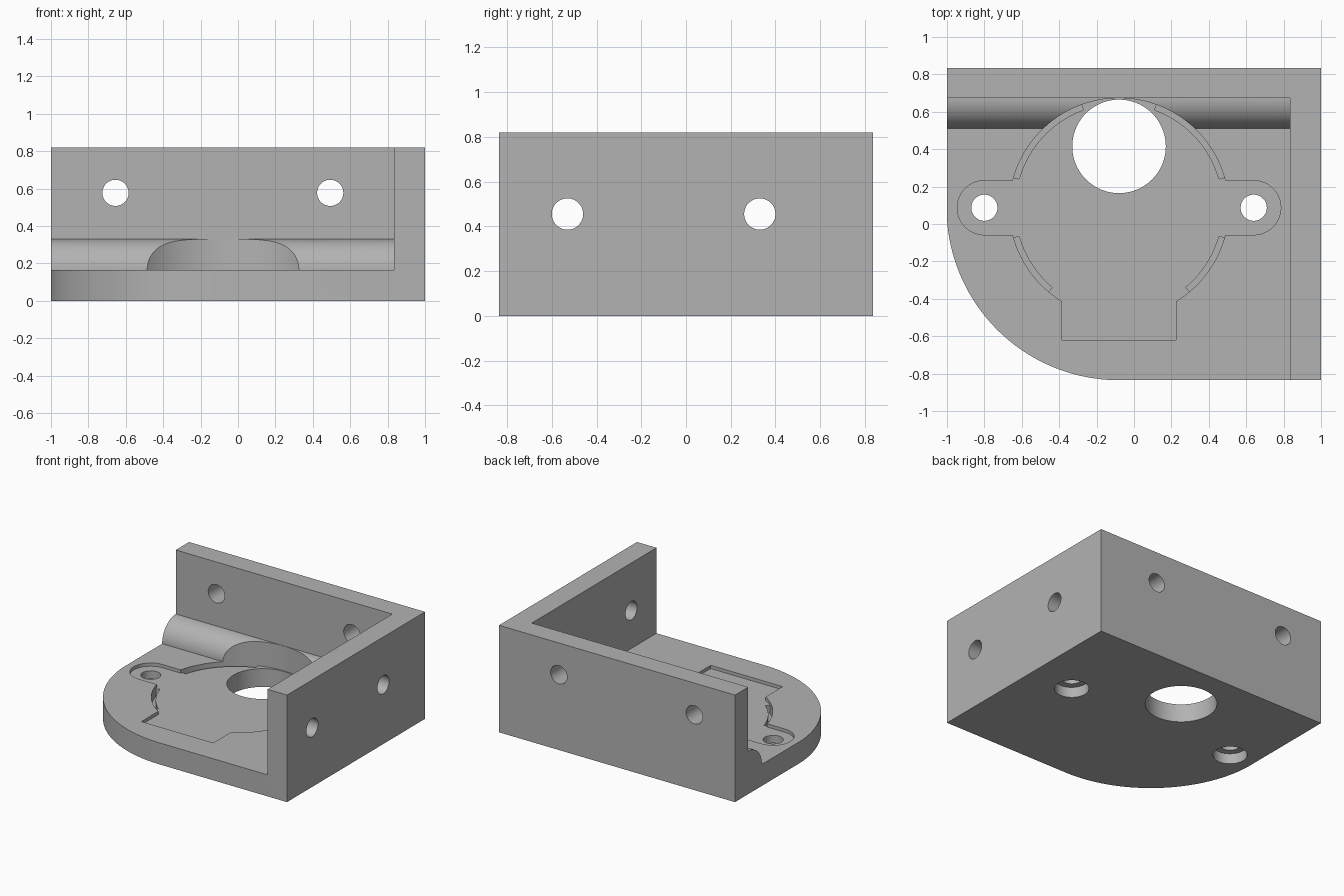
import bpy, bmesh, math
from mathutils import Matrix, Vector

cube = bpy.data.objects.get("Cube")
if cube:
    bpy.data.objects.remove(cube, do_unlink=True)

grey = bpy.data.materials.new("plain grey")
grey.use_nodes = True
colour = (0.45, 0.45, 0.45, 1)
grey.diffuse_color = colour
grey.node_tree.nodes["Principled BSDF"].inputs["Base Color"].default_value = colour

CX, CY = -0.08, 0.087      # centre of the round pocket
PLATE, HEIGHT = 0.165, 0.82
HALF_Y = 0.835
WALL_X, WALL_Y = 0.835, 0.675
POCKET_Z, POCKET_R = 0.14, 0.586
EAR = 0.72


def arc(x, y, r, start, end, step=2):
    """Points on an arc, angles in whole degrees."""
    n = max(1, round(abs(end - start) / step))
    angles = [math.radians(start + (end - start) * i / n) for i in range(n + 1)]
    return [(x + r * math.cos(a), y + r * math.sin(a)) for a in angles]


def circle(x, y, r, step=2):
    return arc(x, y, r, 0, 360, step)[:-1]


def prism(name, outline, low, high, axis="Z"):
    """Extrude a closed outline along an axis."""
    turn = {"Z": Matrix.Identity(3),
            "X": Matrix(((0, 0, 1), (1, 0, 0), (0, 1, 0))),
            "Y": Matrix(((1, 0, 0), (0, 0, 1), (0, 1, 0)))}[axis]
    bm = bmesh.new()
    face = bm.faces.new([bm.verts.new(turn @ Vector((u, v, low))) for u, v in outline])
    out = bmesh.ops.extrude_face_region(bm, geom=[face])
    tops = [g for g in out["geom"] if isinstance(g, bmesh.types.BMVert)]
    bmesh.ops.translate(bm, verts=tops, vec=turn @ Vector((0, 0, high - low)))
    bmesh.ops.recalc_face_normals(bm, faces=bm.faces)
    mesh = bpy.data.meshes.new(name)
    bm.to_mesh(mesh)
    bm.free()
    mesh.materials.append(grey)
    obj = bpy.data.objects.new(name, mesh)
    bpy.context.collection.objects.link(obj)
    return obj


# Solid block with one large rounded corner
outline = [(1, -HALF_Y), (1, HALF_Y), (-1, HALF_Y)]
outline += arc(CX, CY, 0.922, 180, 270)
outline = [(max(x, -1), max(y, -HALF_Y)) for x, y in outline]
body = prism("mounting_bracket", outline, 0, HEIGHT)


def cut(name, points, low, high, axis="Z"):
    cutter = prism(name, points, low, high, axis)
    cutter.hide_render = True
    mod = body.modifiers.new(name, "BOOLEAN")
    mod.operation = "DIFFERENCE"
    mod.solver = "EXACT"
    mod.object = cutter
    bpy.context.view_layer.objects.active = body
    bpy.ops.object.modifier_apply(modifier=mod.name)
    bpy.data.objects.remove(cutter, do_unlink=True)


# Open space above the plate, leaving two walls and a rounded rib at the back
space = [(-1, 1), (-1, PLATE)]
space += arc(WALL_Y, PLATE, 0.165, 180, 90, 3)
space += [(WALL_Y, 1)]
cut("open_space", space, -1.2, WALL_X, "X")

# Shallow pocket: round middle, two ears and a front notch
cut("round_pocket", circle(CX, CY, POCKET_R), POCKET_Z, 0.6)
ears = arc(CX + EAR, CY, 0.145, -90, 90, 5) + arc(CX - EAR, CY, 0.145, 90, 270, 5)
cut("ear_pocket", ears, POCKET_Z, 0.3)
notch = [(-0.385, -0.62), (0.225, -0.62), (0.225, -0.2), (-0.385, -0.2)]
cut("notch_pocket", notch, POCKET_Z, 0.3)

# Curved grooves around the rim of the pocket
for start, end in ((16, 70), (110, 164), (196, 230), (310, 344)):
    groove = arc(CX, CY, POCKET_R, start, end) + arc(CX, CY, 0.556, end, start)
    cut("rim_groove", groove, 0.08, 0.3)

# Large opening and counterbored screw holes in the plate
cut("shaft_hole", circle(CX, 0.415, 0.25, 4), -0.1, 0.3)
for side in (-1, 1):
    x = CX + side * EAR
    cut("screw_hole", circle(x, CY, 0.07, 6), -0.1, 0.3)
    cut("counterbore", circle(x, CY, 0.12, 6), -0.1, 0.08)

# Fixing holes through both walls
for x in (-0.655, 0.493):
    cut("back_wall_hole", circle(x, 0.577, 0.07, 6), 0.5, 1, "Y")
for y in (-0.53, 0.33):
    cut("side_wall_hole", circle(y, 0.455, 0.07, 6), 0.7, 1.2, "X")

# Smooth the curved surfaces and keep crisp edges
bpy.ops.object.select_all(action="DESELECT")
body.select_set(True)
bpy.context.view_layer.objects.active = body
bpy.ops.object.shade_smooth_by_angle(angle=math.radians(30))
